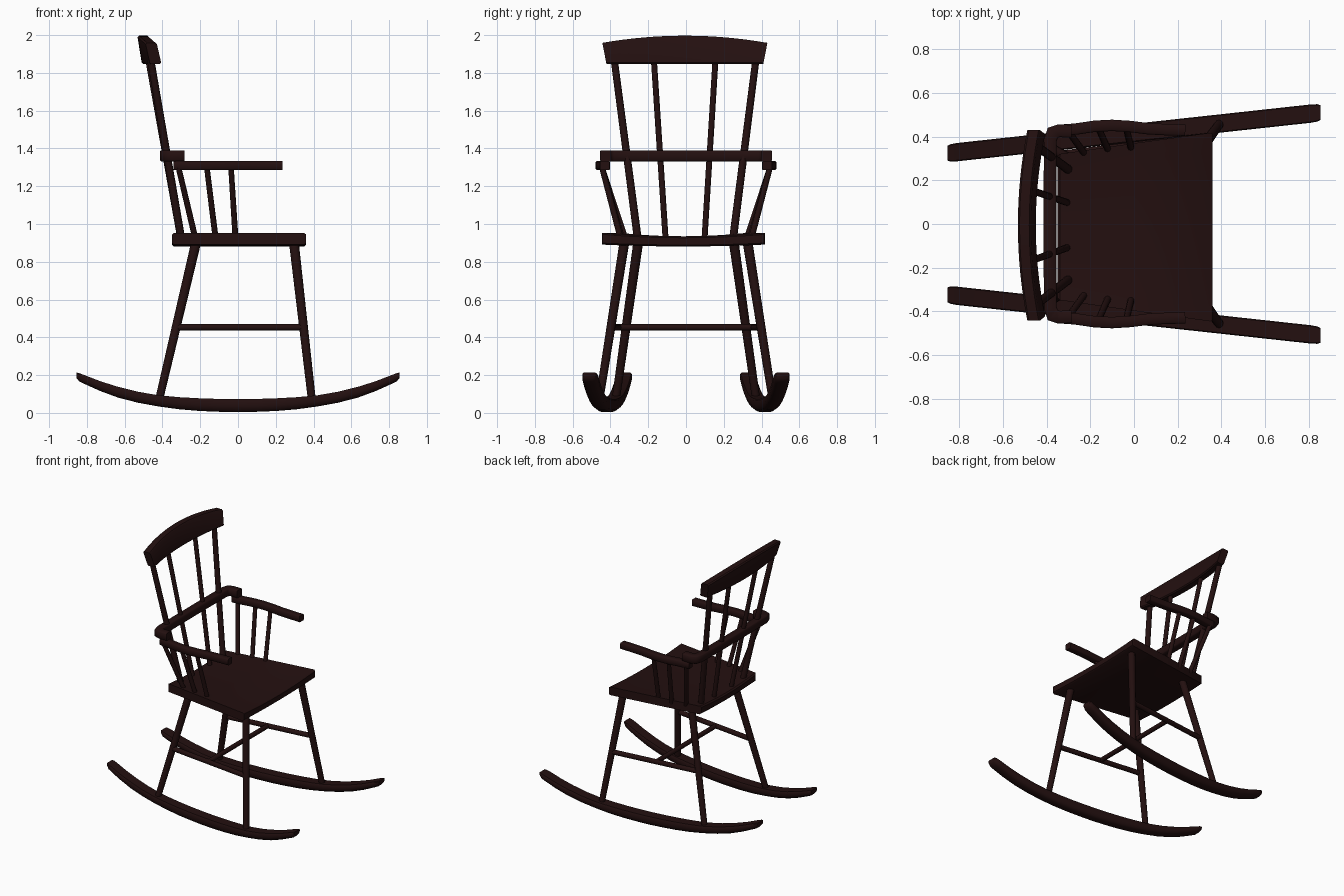
import bpy, bmesh, math
from mathutils import Vector

if "Cube" in bpy.data.objects:
    bpy.data.objects.remove(bpy.data.objects["Cube"])

wood = bpy.data.materials.new("dark wood")
wood.diffuse_color = (0.017, 0.005, 0.005, 1)
wood.use_nodes = True
wood.node_tree.nodes["Principled BSDF"].inputs["Base Color"].default_value = wood.diffuse_color


def finish(name, bm, angle=40):
    bmesh.ops.recalc_face_normals(bm, faces=bm.faces[:])
    me = bpy.data.meshes.new(name)
    bm.to_mesh(me)
    bm.free()
    ob = bpy.data.objects.new(name, me)
    bpy.context.collection.objects.link(ob)
    me.materials.append(wood)
    bpy.ops.object.select_all(action='DESELECT')
    ob.select_set(True)
    bpy.context.view_layer.objects.active = ob
    bpy.ops.object.shade_smooth_by_angle(angle=math.radians(angle))
    return ob


def loft(name, rings, angle=40):
    """Skin a list of equal-length closed rings and cap both ends."""
    bm = bmesh.new()
    rows = [[bm.verts.new(p) for p in ring] for ring in rings]
    n = len(rows[0])
    for a, b in zip(rows, rows[1:]):
        for i in range(n):
            j = (i + 1) % n
            bm.faces.new((a[i], a[j], b[j], b[i]))
    bm.faces.new(rows[0])
    bm.faces.new(rows[-1][::-1])
    return finish(name, bm, angle)


def rod(name, p, q, r1, r2, sides=12):
    """Tapered round bar from p to q."""
    p, q = Vector(p), Vector(q)
    rot = (q - p).to_track_quat('Z', 'Y')
    def ring(c, r):
        return [c + rot @ Vector((r * math.cos(a), r * math.sin(a), 0))
                for a in (2 * math.pi * i / sides for i in range(sides))]
    loft(name, [ring(p, r1), ring(q, r2)])


def bar(name, path, width, z0, z1, c=0.006):
    """Flat bar with softened edges following a plan-view path."""
    pts = [Vector(p) for p in path]
    rings = []
    for i, p in enumerate(pts):
        d1 = (p - pts[i - 1]).normalized() if i else (pts[1] - p).normalized()
        d2 = (pts[i + 1] - p).normalized() if i < len(pts) - 1 else d1
        t = (d1 + d2).normalized()
        k = 1 / max(t.dot(d1), 0.5)
        nrm = Vector((-t.y, t.x)) * k
        h = width / 2
        sec = [(-h + c, z0), (h - c, z0), (h, z0 + c), (h, z1 - c),
               (h - c, z1), (-h + c, z1), (-h, z1 - c), (-h, z0 + c)]
        rings.append([(p.x + nrm.x * s, p.y + nrm.y * s, z) for s, z in sec])
    loft(name, rings, 50)


# Seat: trapezoid, wider at the front, slightly dished
rings = []
for x, w, e in [(-0.35, 0.325, 0.01), (-0.34, 0.335, 0), (0, 0.384, 0),
                (0.35, 0.432, 0), (0.36, 0.428, 0.008)]:
    ts = [-1 + i / 5 for i in range(11)]
    top = [(x, -0.014 + w * t, 0.953 - e - 0.018 * (1 - t * t)) for t in ts]
    low = [(x, -0.014 + w * t, 0.891 + e - 0.01 * (1 - t * t)) for t in ts[::-1]]
    rings.append(top + low)
loft("seat", rings)

# Rocker half profile: x, bottom z, top z, width factor
half = [(0, .004, .073, 1), (.1, .006, .074, 1), (.2, .010, .077, 1), (.31, .019, .083, 1),
        (.42, .034, .093, 1), (.53, .054, .112, 1), (.635, .081, .138, 1), (.73, .116, .168, 1),
        (.81, .152, .199, 1), (.84, .166, .210, .95), (.855, .184, .214, .8)]
profile = [(-x, b, t, f) for x, b, t, f in half[:0:-1]] + half
section = [(-.5, 0), (.5, 0), (.85, .16), (1, .45), (1, .88), (.88, 1),
           (-.88, 1), (-1, .88), (-1, .45), (-.85, .16)]

for s, side in ((-1, "right"), (1, "left")):
    loft(side + "_rocker",
         [[(x, s * (0.4175 + 0.109 * x) + 0.042 * f * v, b + (t - b) * w) for v, w in section]
          for x, b, t, f in profile], 45)
    # Legs and side stretcher
    rod(side + "_front_leg", (0.295, s * 0.325, 0.91), (0.392, s * 0.46, 0.06), 0.026, 0.021)
    rod(side + "_rear_leg", (-0.22, s * 0.252, 0.91), (-0.42, s * 0.373, 0.06), 0.026, 0.021)
    rod(side + "_side_stretcher", (-0.33, s * 0.319, 0.453), (0.348, s * 0.40, 0.453), 0.018, 0.018)
    # Armrest with outward bulge
    bar(side + "_armrest", [(-0.34, s * .428), (-0.26, s * .436), (-0.18, s * .448), (-0.10, s * .452),
                            (-0.02, s * .447), (0.06, s * .437), (0.15, s * .432), (0.235, s * .43)],
        0.052, 1.285, 1.333)
    # Spindles under the armrest
    for i, (xt, xb, yb) in enumerate([(-.315, -.225, .32), (-.165, -.118, .338), (-.037, -.013, .345)]):
        rod(f"{side}_arm_spindle_{i + 1}", (xb, s * yb, 0.92), (xt, s * 0.445, 1.30), 0.016, 0.015, 10)
    # Long back spindles
    rod(side + "_outer_back_spindle", (-0.30, s * 0.252 - .003, 0.92), (-0.462, s * 0.375 - .005, 1.87), 0.021, 0.019)
    rod(side + "_inner_back_spindle", (-0.305, s * 0.103 - .005, 0.92), (-0.475, s * 0.163 - .007, 1.87), 0.016, 0.016)

rod("cross_stretcher", (0, -0.36, 0.453), (0, 0.36, 0.453), 0.017, 0.017)

# Bent rail behind the arms, with short returns over the armrests
side_path = [(-0.285, .425), (-0.345, .427), (-0.372, .418), (-0.383, .385), (-0.385, .2)]
bar("arm_rail", side_path + [(x, -y) for x, y in side_path[::-1]], 0.058, 1.332, 1.39)

# Crest board: bowed backwards, arched on top, leaning back
rings = []
for i in range(17):
    t = -1 + i / 8
    bow, h = 0.043 * t * t, 0.038 * t * t
    z0, z1 = 1.847, 1.997 - h
    c = 0.008
    sec = [(-.51, z0 + c), (-.51 + c, z0), (-.45 - c, z0), (-.45, z0 + c),
           (-.472, z1 - c), (-.472 - c, z1), (-.532 + c, z1), (-.532, z1 - c)]
    rings.append([(x + bow, -0.006 + t * (0.415 + 0.022 * (z - z0) / (z1 - z0)), z) for x, z in sec])
loft("crest_board", rings)
